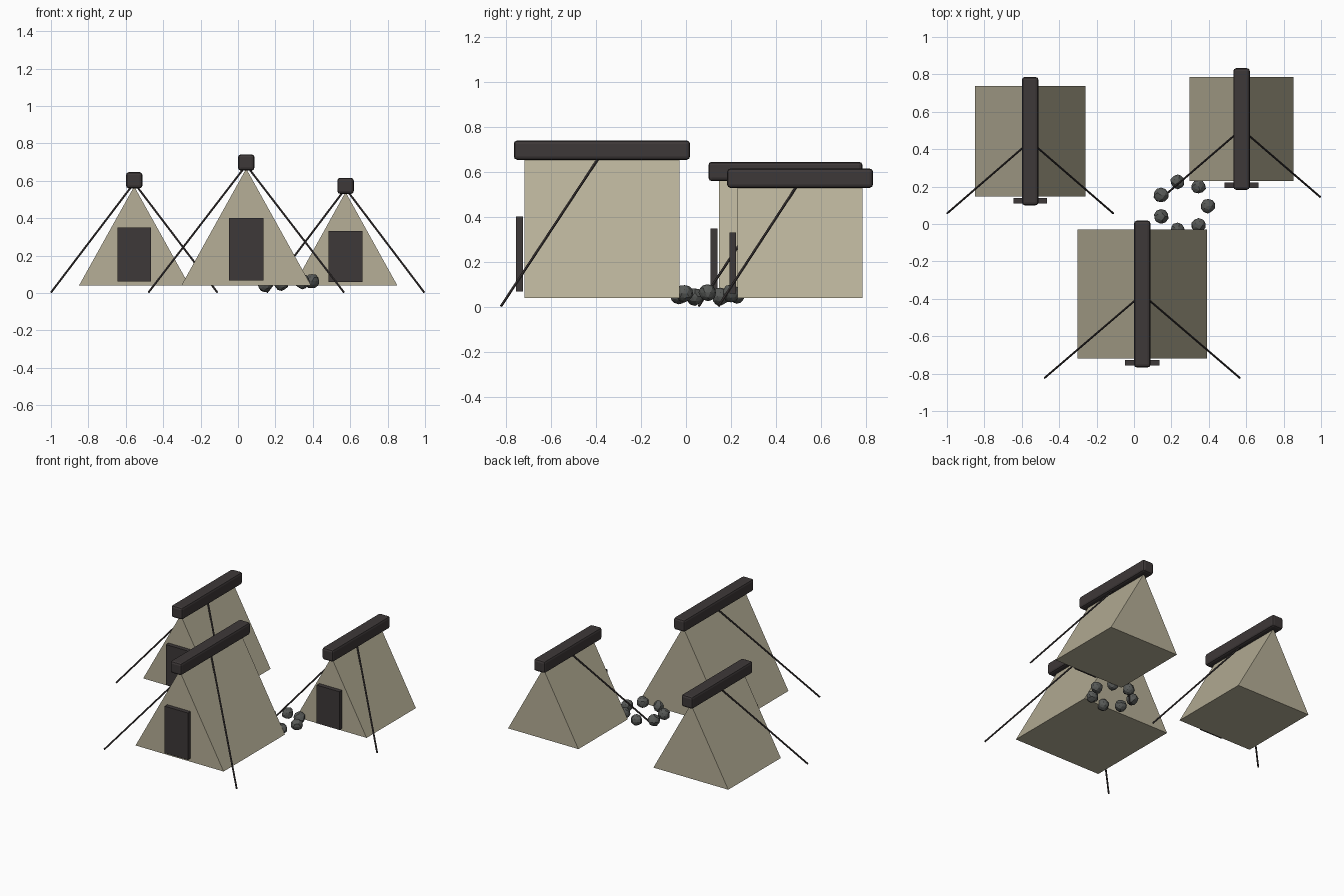
import bpy, bmesh, math, random
from mathutils import Vector

if "Cube" in bpy.data.objects:
    bpy.data.objects.remove(bpy.data.objects["Cube"])

random.seed(4)


def material(name, rgb):
    m = bpy.data.materials.new(name)
    m.diffuse_color = (*rgb, 1)
    m.use_nodes = True
    m.node_tree.nodes["Principled BSDF"].inputs["Base Color"].default_value = m.diffuse_color
    return m


CANVAS = material("canvas", (0.47, 0.43, 0.31))
WOOD = material("dark_wood", (0.048, 0.040, 0.040))
STONE = material("grey_stone", (0.095, 0.10, 0.095))


def finish(bm, name, mat):
    bmesh.ops.recalc_face_normals(bm, faces=bm.faces)
    me = bpy.data.meshes.new(name)
    bm.to_mesh(me)
    bm.free()
    me.materials.append(mat)
    ob = bpy.data.objects.new(name, me)
    bpy.context.collection.objects.link(ob)
    return ob


def box(name, lo, hi, mat, bevel=0):
    lo, hi = Vector(lo), Vector(hi)
    bm = bmesh.new()
    bmesh.ops.create_cube(bm, size=1)
    for v in bm.verts:
        v.co = (lo + hi) / 2 + v.co * (hi - lo)
    if bevel:
        bmesh.ops.bevel(bm, geom=bm.edges[:], offset=bevel, segments=2,
                        profile=0.5, affect='EDGES')
    return finish(bm, name, mat)


def prism(name, cx, half, y0, y1, z0, z1, mat):
    bm = bmesh.new()
    f = bm.faces.new([bm.verts.new(p) for p in
                      ((cx - half, y0, z0), (cx + half, y0, z0), (cx, y0, z1))])
    ext = bmesh.ops.extrude_face_region(bm, geom=[f], use_keep_orig=True)
    for g in ext["geom"]:
        if isinstance(g, bmesh.types.BMVert):
            g.co.y = y1
    return finish(bm, name, mat)


def rod(name, a, b, r, mat):
    a, b = Vector(a), Vector(b)
    bm = bmesh.new()
    bmesh.ops.create_cone(bm, cap_ends=True, segments=6, radius1=r, radius2=r,
                          depth=(b - a).length)
    rot = (b - a).to_track_quat('Z', 'Y')
    for v in bm.verts:
        v.co = (a + b) / 2 + rot @ v.co
    return finish(bm, name, mat)


def tent(name, cx, half, y0, y1, apex, beam_z, door, rope_dx, rope_y):
    # canvas body
    prism(name + "_canvas", cx, half, y0, y1, 0.04, apex, CANVAS)
    # ridge beam overhanging both ends
    box(name + "_ridge_beam", (cx - 0.044, y0 - 0.047, beam_z),
        (cx + 0.044, y1 + 0.048, beam_z + 0.086), WOOD, 0.015)
    # door panel standing just in front
    dw, dz0, dz1 = door
    box(name + "_door", (cx - dw, y0 - 0.037, dz0), (cx + dw, y0 - 0.007, dz1), WOOD)
    # guy ropes to both sides
    ym = (y0 + y1) / 2
    for s, side in ((-1, "left"), (1, "right")):
        rod(f"{name}_{side}_guy_rope", (cx + s * 0.005, ym - 0.005, apex + 0.012),
            (cx + s * rope_dx, rope_y, 0.004), 0.006, WOOD)


tent("front_tent", 0.044, 0.347, -0.72, -0.03, 0.665, 0.655, (0.092, 0.068, 0.402), 0.522, -0.823)
tent("left_tent", -0.555, 0.295, 0.147, 0.738, 0.57, 0.56, (0.090, 0.062, 0.35), 0.444, 0.057)
tent("right_tent", 0.575, 0.277, 0.23, 0.785, 0.54, 0.53, (0.090, 0.06, 0.332), 0.42, 0.145)

# ring of fire stones, slightly higher on the right
for i in range(7):
    a = i * math.tau / 7
    bm = bmesh.new()
    bmesh.ops.create_icosphere(bm, subdivisions=2, radius=0.039)
    c = Vector((0.263 + 0.132 * math.cos(a), 0.097 + 0.132 * math.sin(a),
                0.054 + 0.009 * math.cos(a)))
    for v in bm.verts:
        v.co = c + v.co * random.uniform(0.92, 1.08)
    finish(bm, f"fire_stone_{i + 1}", STONE)
